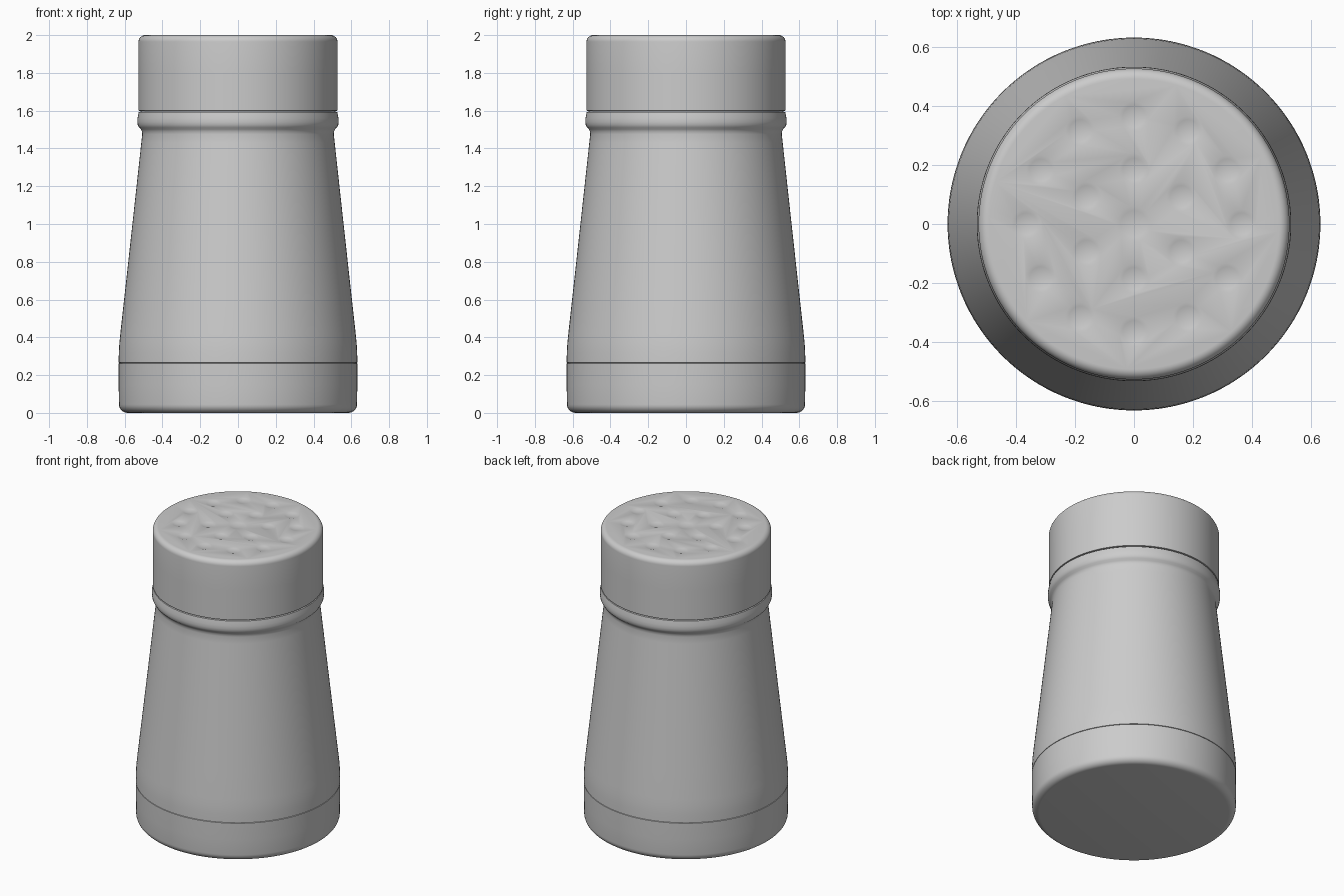
import bpy, bmesh, math

if "Cube" in bpy.data.objects:
    bpy.data.objects.remove(bpy.data.objects["Cube"], do_unlink=True)

SEGMENTS = 128

grey = bpy.data.materials.new("light grey")
grey.use_nodes = True
colour = (0.6, 0.6, 0.6, 1)
grey.diffuse_color = colour
grey.node_tree.nodes["Principled BSDF"].inputs["Base Color"].default_value = colour


def arc(cr, cz, rad, start, end, steps=6):
    """Points (radius, height) along a rounded edge, angles in degrees."""
    angles = [math.radians(start + (end - start) * i / steps) for i in range(steps + 1)]
    return [(cr + rad * math.cos(a), cz + rad * math.sin(a)) for a in angles]


def link(name, bm):
    mesh = bpy.data.meshes.new(name)
    bm.to_mesh(mesh)
    bm.free()
    obj = bpy.data.objects.new(name, mesh)
    bpy.context.collection.objects.link(obj)
    mesh.materials.append(grey)
    return obj


def lathe(name, profile):
    """Closed solid of revolution with flat caps at both ends."""
    bm = bmesh.new()
    rings = []
    for r, z in profile:
        rings.append([bm.verts.new((r * math.cos(math.tau * i / SEGMENTS),
                                    r * math.sin(math.tau * i / SEGMENTS), z))
                      for i in range(SEGMENTS)])
    for low, high in zip(rings, rings[1:]):
        for i in range(SEGMENTS):
            j = (i + 1) % SEGMENTS
            bm.faces.new((low[i], low[j], high[j], high[i]))
    bm.faces.new(list(reversed(rings[0])))
    bm.faces.new(rings[-1])
    return link(name, bm)


def smooth(obj):
    bpy.ops.object.select_all(action='DESELECT')
    obj.select_set(True)
    bpy.context.view_layer.objects.active = obj
    bpy.ops.object.shade_smooth_by_angle(angle=math.radians(30))


# Base with rounded foot, ending at the lower seam
base = lathe("base", [(0.585, 0)] + arc(0.585, 0.045, 0.045, -75, 0)
             + [(0.632, 0.15), (0.632, 0.262), (0.627, 0.264)])

# Tapered body with a rounded collar bead below the cap
body = lathe("body", [(0.627, 0.264), (0.632, 0.266), (0.631, 0.32), (0.628, 0.37),
                      (0.623, 0.42), (0.603, 0.60), (0.559, 1.0), (0.512, 1.43),
                      (0.507, 1.475), (0.509, 1.49), (0.515, 1.502), (0.525, 1.512),
                      (0.531, 1.525), (0.533, 1.54), (0.532, 1.56), (0.528, 1.58),
                      (0.526, 1.592), (0.515, 1.594)])

# Cap with a rounded top rim
cap = lathe("cap", [(0.515, 1.594), (0.515, 1.598), (0.527, 1.6), (0.527, 1.8)]
            + arc(0.492, 1.965, 0.035, 0, 90, 8))

# Shallow round dimples on the cap: centre, inner ring of 6, outer ring of 12
DEPTH = 0.008
spots = [(0, 0, 0.06)]
for count, ring, size in ((6, 0.185, 0.05), (12, 0.365, 0.05)):
    for i in range(count):
        a = math.tau * i / count + math.pi / 2
        spots.append((ring * math.cos(a), ring * math.sin(a), size))

bm = bmesh.new()
for x, y, size in spots:
    ball = (size ** 2 + DEPTH ** 2) / (2 * DEPTH)
    steps = 4
    rings = []
    # Bowl-shaped plug: the bowl below the cap surface, a flat lid just above it
    for k in range(1, steps + 1):
        r = size * k / steps
        z = 2 - DEPTH + ball - math.sqrt(ball ** 2 - r ** 2)
        rings.append((r, z))
    rings.append((size, 2.02))
    loops = [[bm.verts.new((x + r * math.cos(math.tau * i / 32),
                            y + r * math.sin(math.tau * i / 32), z))
              for i in range(32)] for r, z in rings]
    tip = bm.verts.new((x, y, 2 - DEPTH))
    for i in range(32):
        j = (i + 1) % 32
        bm.faces.new((tip, loops[0][j], loops[0][i]))
        for low, high in zip(loops, loops[1:]):
            bm.faces.new((low[i], low[j], high[j], high[i]))
    bm.faces.new(loops[-1])
bmesh.ops.recalc_face_normals(bm, faces=bm.faces)
cutter = link("dimple_cutter", bm)
cutter.hide_render = True

# Cut the dimples, then drop the helper
cut = cap.modifiers.new("dimples", 'BOOLEAN')
cut.operation = 'DIFFERENCE'
cut.solver = 'EXACT'
cut.object = cutter
bpy.context.view_layer.objects.active = cap
bpy.ops.object.modifier_apply(modifier=cut.name)
bpy.data.objects.remove(cutter, do_unlink=True)

for part in (base, body, cap):
    smooth(part)
